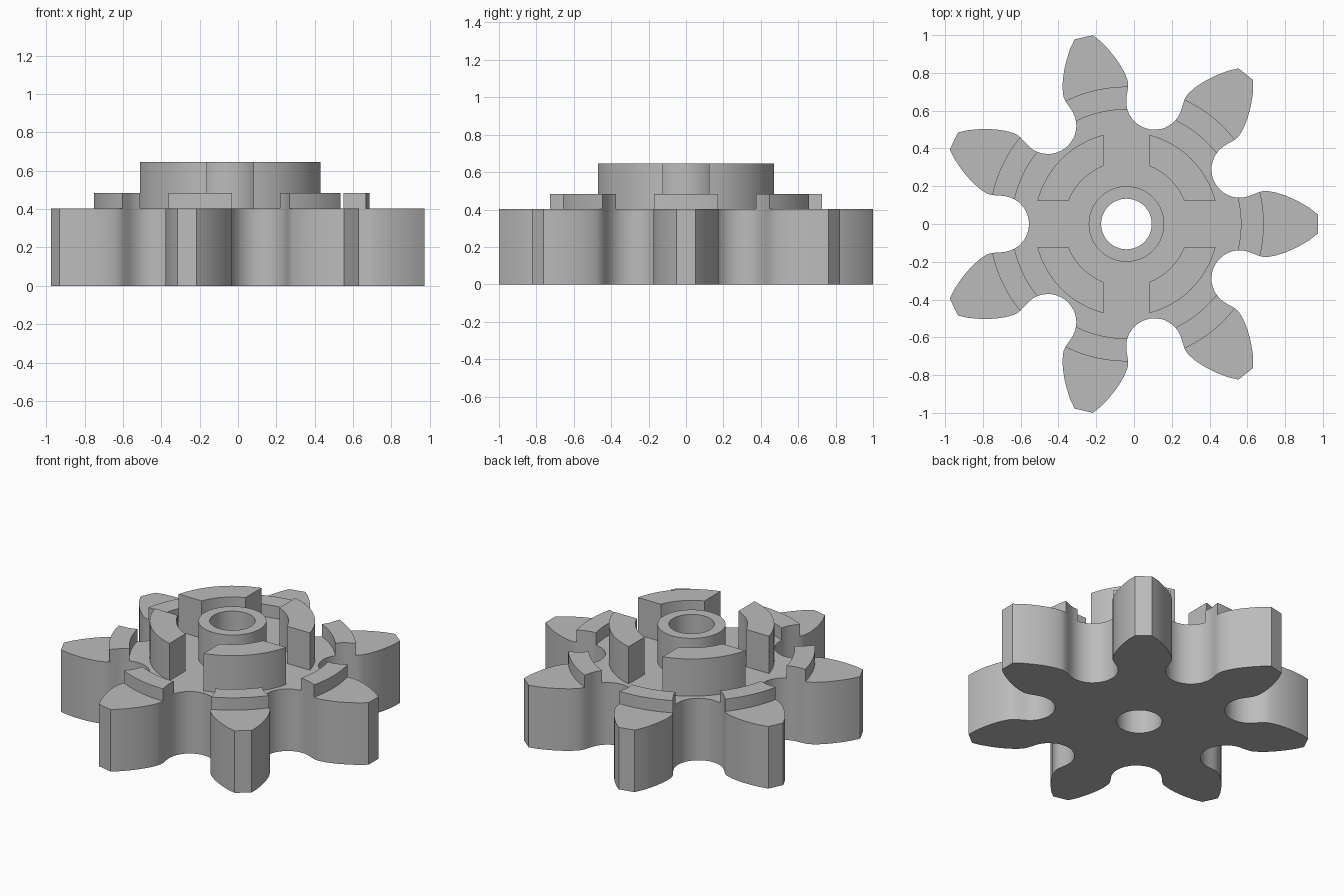
import bpy, bmesh, math
from math import cos, sin, pi, radians

if "Cube" in bpy.data.objects:
    bpy.data.objects.remove(bpy.data.objects["Cube"])

grey = bpy.data.materials.new("plain_grey")
grey.use_nodes = True
grey.diffuse_color = (0.5, 0.5, 0.5, 1)
grey.node_tree.nodes["Principled BSDF"].inputs["Base Color"].default_value = (0.5, 0.5, 0.5, 1)

CENTRE_X = -0.04
TEETH = 7
BODY_TOP, STEP_TOP, CLAW_TOP = 0.403, 0.483, 0.645
BORE, HUB = 0.134, 0.2
STEP_IN, STEP_OUT = 0.606, 0.727
CLAW_IN, CLAW_OUT, SLOT = 0.33, 0.487, 0.122


def arc(radius, start, end, count):
    return [(radius * cos(start + (end - start) * i / count),
             radius * sin(start + (end - start) * i / count)) for i in range(count + 1)]


def circle(radius, count=64):
    return arc(radius, 0, 2 * pi, count)[:-1]


def turn(points, angle):
    c, s = cos(angle), sin(angle)
    return [(x * c - y * s, x * s + y * c) for x, y in points]


def prism(name, loops, bottom, top):
    """Fill closed outlines (later loops are holes) and extrude them upward."""
    bm = bmesh.new()
    for loop in loops:
        verts = [bm.verts.new((x, y, bottom)) for x, y in loop]
        for i, v in enumerate(verts):
            bm.edges.new((v, verts[i - 1]))
    bmesh.ops.triangle_fill(bm, edges=bm.edges[:], use_beauty=True, normal=(0, 0, 1))
    raised = bmesh.ops.extrude_face_region(bm, geom=bm.faces[:])["geom"]
    bmesh.ops.translate(bm, vec=(0, 0, top - bottom),
                        verts=[g for g in raised if isinstance(g, bmesh.types.BMVert)])
    bmesh.ops.recalc_face_normals(bm, faces=bm.faces[:])
    mesh = bpy.data.meshes.new(name)
    bm.to_mesh(mesh)
    bm.free()
    mesh.materials.append(grey)
    obj = bpy.data.objects.new(name, mesh)
    obj.location.x = CENTRE_X
    bpy.context.collection.objects.link(obj)
    bpy.ops.object.select_all(action="DESELECT")
    obj.select_set(True)
    bpy.context.view_layer.objects.active = obj
    bpy.ops.object.shade_smooth_by_angle(angle=radians(25))
    return obj


# Half tooth outline, from the tip down to the root, along +x
flank = [(1.014, 0.05), (0.968, 0.086), (0.92, 0.114), (0.88, 0.134), (0.84, 0.151),
         (0.79, 0.167), (0.75, 0.174), (0.727, 0.1745), (0.706, 0.17), (0.68, 0.16),
         (0.66, 0.152), (0.64, 0.145), (0.615, 0.14), (0.59, 0.1395), (0.565, 0.143),
         (0.545, 0.15), (0.525, 0.159), (0.508, 0.17), (0.485, 0.193), (0.47, 0.214)]
tooth = [(x, -y) for x, y in reversed(flank)] + flank

# Gear body with the bore
outline = []
for k in range(TEETH):
    outline += turn(tooth, 2 * pi * k / TEETH)
prism("gear_body", [outline, circle(BORE)], 0, BODY_TOP)

# Raised step across the neck of every tooth
neck = [p for p in flank if STEP_IN - 0.002 < math.hypot(*p) < STEP_OUT]
outer = math.atan2(neck[0][1], neck[0][0])
inner = math.atan2(neck[-1][1], neck[-1][0])
step = (arc(STEP_OUT, -outer, outer, 12) + neck[1:-1] + arc(STEP_IN, inner, -inner, 12)
        + [(x, -y) for x, y in reversed(neck[1:-1])])
for k in range(TEETH):
    prism(f"tooth_step_{k + 1}", [turn(step, 2 * pi * k / TEETH)], BODY_TOP, STEP_TOP)

# Central hub sleeve
prism("hub_sleeve", [circle(HUB), circle(BORE)], BODY_TOP, CLAW_TOP)

# Four coupling claws, separated by a straight cross-shaped slot
a, b = math.asin(SLOT / CLAW_OUT), math.asin(SLOT / CLAW_IN)
claw = arc(CLAW_OUT, a, pi / 2 - a, 20) + arc(CLAW_IN, pi / 2 - b, b, 16)
for k in range(4):
    prism(f"coupling_claw_{k + 1}", [turn(claw, pi / 2 * k)], BODY_TOP, CLAW_TOP)
